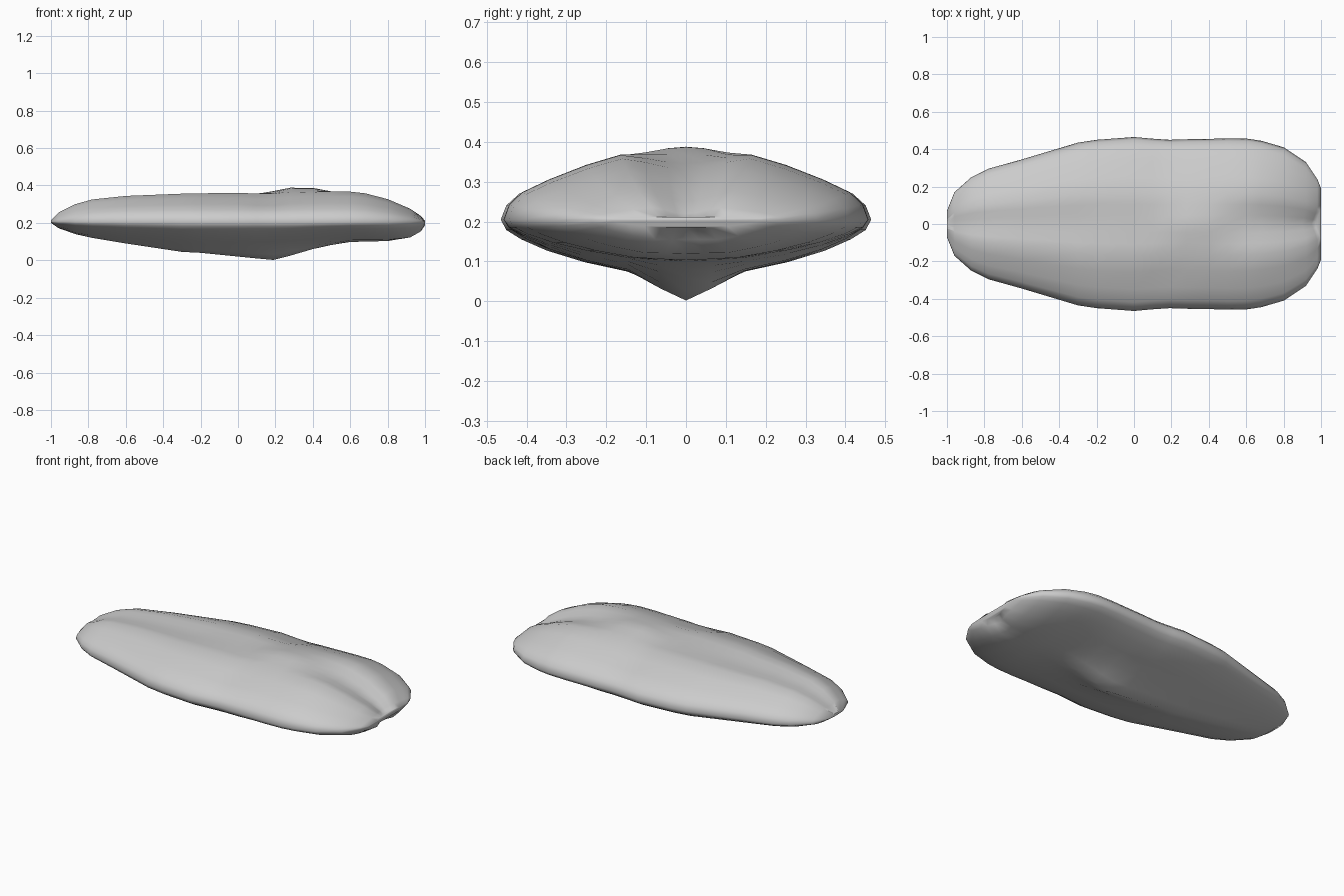
import bpy
import bmesh
from math import exp

cube = bpy.data.objects.get("Cube")
if cube:
    bpy.data.objects.remove(cube, do_unlink=True)

RIM = 0.205       # height of the widest line around the body
NOTCH = 0.035     # depth of the cleft between the two lobes

# Stations along the body:
# x, half width, top centre, top ridge, keel, lower flank
STATIONS = [
    (-1, .07, .215, .215, .2, .2),
    (-.96, .17, .25, .255, .172, .175),
    (-.87, .25, .29, .3, .14, .147),
    (-.78, .295, .317, .325, .12, .132),
    (-.6, .345, .336, .344, .09, .11),
    (-.3, .435, .347, .356, .045, .082),
    (-.2, .45, .352, .358, .04, .078),
    (0, .465, .36, .36, .02, .075),
    (.1, .456, .355, .357, .01, .075),
    (.19, .45, .37, .357, .002, .076),
    (.28, .453, .388, .362, .025, .08),
    (.4, .455, .387, .366, .06, .092),
    (.5, .458, .368, .368, .082, .1),
    (.6, .457, .346, .367, .098, .108),
    (.68, .445, .332, .358, .1, .109),
    (.8, .41, .295, .327, .103, .11),
    (.92, .33, .25, .276, .12, .122),
    (.98, .24, .22, .235, .155, .155),
    (1, .19, .207, .212, .185, .185),
]

# Side curves: (fraction of half width, fraction of height from the rim)
UPPER = [(.36, 1), (.55, .84), (.75, .62), (.9, .42), (.97, .23)]
LOWER = [(.97, .2), (.89, .38), (.75, .6), (.55, .82), (.32, 1)]


def half_section(x, width, top, ridge, keel, flank):
    """Points of one side, from the top centre down to the keel."""
    dip = 0.05 * exp(-((x - .15) / .08) ** 2)
    pts = [(0, top), (.1, top + (ridge - top) * .15),
           (.23, top + (ridge - top) * .65)]
    pts += [(t, RIM + (ridge - RIM) * (h - dip * (t < .8) * (t > .4)))
            for t, h in UPPER]
    pts.append((1, RIM))
    pts += [(t, RIM + (flank - RIM) * h) for t, h in LOWER]
    pts += [(.14, flank + (keel - flank) * .6), (0, keel)]
    return [(t * width, z) for t, z in pts]


def cleft(x, y):
    """Pull the middle of the lobed end inwards."""
    near_end = max(0, (x - .8) / .2)
    return x - NOTCH * near_end * max(0, 1 - abs(y) / .08)


# Body: mirrored half sections lofted into one skin
bm = bmesh.new()
rings = []
for station in STATIONS:
    x = station[0]
    side = half_section(*station)
    loop = side + [(-y, z) for y, z in reversed(side[1:-1])]
    rings.append([bm.verts.new((cleft(x, y), y, z)) for y, z in loop])

for a, b in zip(rings, rings[1:]):
    for i in range(len(a)):
        j = (i + 1) % len(a)
        bm.faces.new((a[i], a[j], b[j], b[i]))

# End caps: strips joining the two sides
for ring in (rings[0], rings[-1]):
    n = len(ring)
    half = n // 2
    for i in range(half):
        quad = [ring[i], ring[i + 1], ring[(n - i - 1) % n], ring[(n - i) % n]]
        bm.faces.new(list(dict.fromkeys(quad)))

bmesh.ops.recalc_face_normals(bm, faces=bm.faces)
mesh = bpy.data.meshes.new("body")
bm.to_mesh(mesh)
bm.free()
for face in mesh.polygons:
    face.use_smooth = True

body = bpy.data.objects.new("body", mesh)
bpy.context.collection.objects.link(body)

# Plain grey finish
grey = bpy.data.materials.new("light grey")
grey.use_nodes = True
colour = (.6, .6, .6, 1)
grey.diffuse_color = colour
grey.node_tree.nodes["Principled BSDF"].inputs["Base Color"].default_value = colour
mesh.materials.append(grey)
